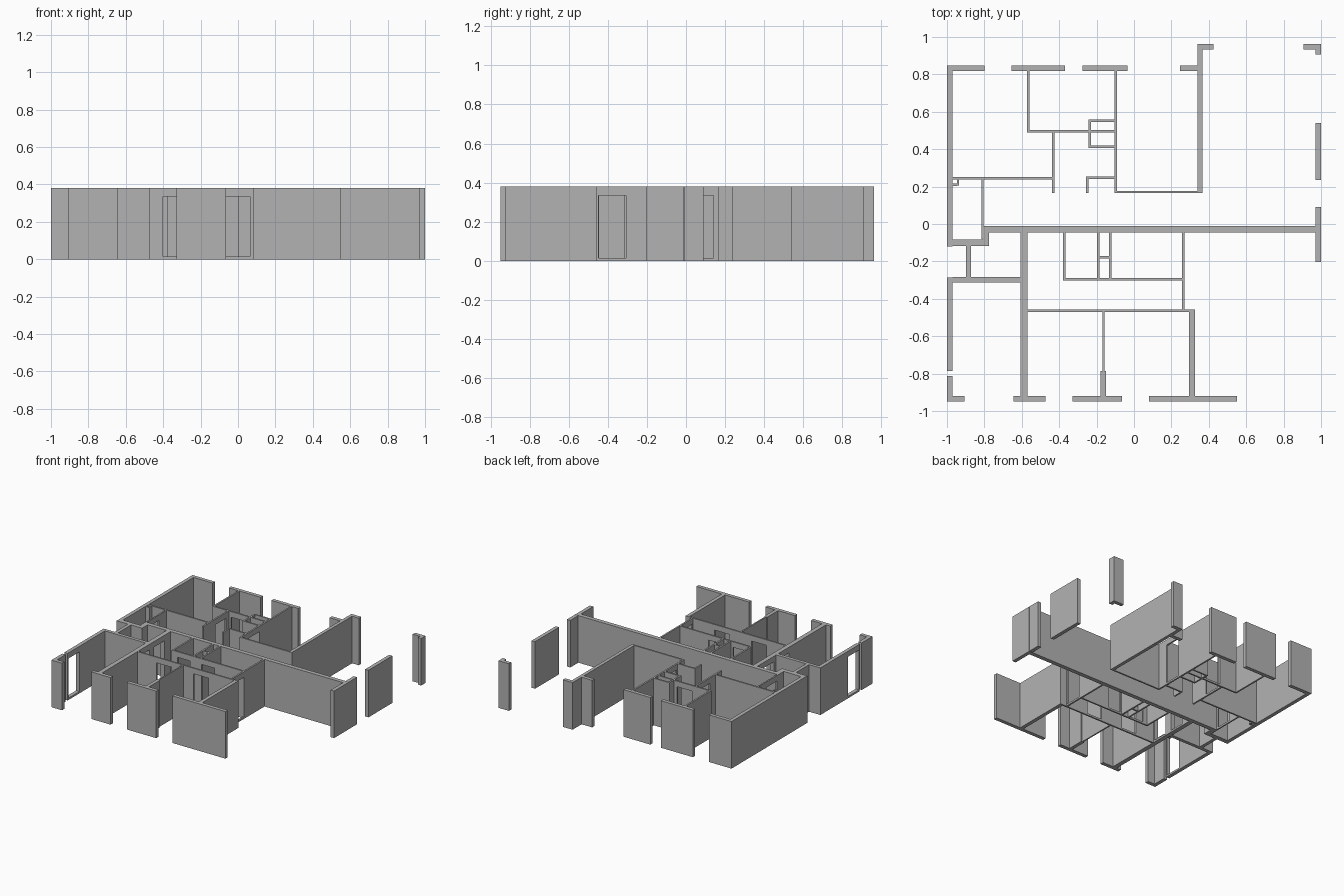
import bpy
import bmesh
from mathutils import Matrix, Vector

HEIGHT = 0.38
SILL, HEAD = 0.015, 0.335     # bottom and top of door openings
DOOR = 0.135                  # door width
THIN, THICK = 0.013, 0.03     # partition and structural walls

cube = bpy.data.objects.get("Cube")
if cube:
    bpy.data.objects.remove(cube, do_unlink=True)

plaster = bpy.data.materials.new("grey_plaster")
plaster.use_nodes = True
grey = (0.45, 0.45, 0.45, 1)
plaster.diffuse_color = grey
plaster.node_tree.nodes["Principled BSDF"].inputs["Base Color"].default_value = grey


def add_box(bm, lo, hi):
    lo, hi = Vector(lo), Vector(hi)
    place = Matrix.Translation((lo + hi) / 2) @ Matrix.Diagonal((*(hi - lo), 1))
    bmesh.ops.create_cube(bm, size=1, matrix=place)


def wall(name, along, at, start, end, thick, doors, width):
    """Straight wall on a centre line, with a sill and lintel at each door."""
    bm = bmesh.new()

    def piece(a, b, low, high):
        s, t = at - thick / 2, at + thick / 2
        if along == "x":
            add_box(bm, (a, s, low), (b, t, high))
        else:
            add_box(bm, (s, a, low), (t, b, high))

    cursor = start
    for left in sorted(doors):
        piece(cursor, left, 0, HEIGHT)
        piece(left, left + width, 0, SILL)
        piece(left, left + width, HEAD, HEIGHT)
        cursor = left + width
    piece(cursor, end, 0, HEIGHT)
    mesh = bpy.data.meshes.new(name)
    bm.to_mesh(mesh)
    bm.free()
    mesh.materials.append(plaster)
    bpy.context.collection.objects.link(bpy.data.objects.new(name, mesh))


def wall_x(name, y, start, end, thick=THIN, doors=(), width=DOOR):
    wall(name, "x", y, start, end, thick, doors, width)


def wall_y(name, x, start, end, thick=THIN, doors=(), width=DOOR):
    wall(name, "y", x, start, end, thick, doors, width)


# Back facade piers
for i, (a, b) in enumerate([(-1, -0.8), (-0.655, -0.37), (-0.275, -0.035), (0.245, 0.34)]):
    wall_x(f"back_pier_{i}", 0.833, a, b, THICK)

# Front facade piers
for i, (a, b) in enumerate([(-0.97, -0.907), (-0.645, -0.473), (-0.328, -0.065), (0.08, 0.552)]):
    wall_x(f"front_pier_{i}", -0.935, a, b, THICK)

# Outer wall on the left of the plan
wall_y("side_wall_back", -0.985, -0.12, 0.818, THICK)
wall_y("side_wall_front", -0.985, -0.787, -0.285, THICK, [-0.777], 0.14)
wall_y("side_wall_corner", -0.985, -0.95, -0.813, THICK)

# Separate panels on the opposite outer side
wall_y("side_panel_middle", 0.985, 0.235, 0.54, THICK)
wall_y("side_panel_upper", 0.985, -0.01, 0.09, THICK)
wall_y("side_panel_lower", 0.985, -0.203, -0.045, THICK)
wall_x("corner_post_back", 0.948, 0.907, 1, THICK)
wall_y("corner_post_side", 0.985, 0.907, 0.933, THICK)

# Party wall through the middle and its stepped end
wall_x("party_wall", -0.029, -0.81, 1, 0.034)
wall_y("party_step", -0.792, -0.085, -0.046, 0.036)
wall_x("party_step_end", -0.1, -0.97, -0.774, 0.036)

# Large rear room
wall_y("living_wall", 0.352, 0.165, 0.933, 0.027)
wall_x("living_wall_return", 0.948, 0.339, 0.425, THICK)
wall_x("living_front_wall", 0.171, -0.103, 0.339)
wall_y("living_inner_wall", -0.097, 0.177, 0.818, doors=[0.267])

# Rear bedrooms
wall_x("bedroom_front_wall", 0.245, -0.97, -0.437)
wall_y("bedroom_side_wall", -0.431, 0.165, 0.49, doors=[0.32])
wall_y("bedroom_divider", -0.566, 0.503, 0.818)
wall_x("hall_end_wall", 0.497, -0.573, -0.103, doors=[-0.405])
wall_y("entry_wall", -0.81, -0.08, 0.239, 0.011, [0.005])

# Small duct in the bedroom corner
wall_y("duct_side", -0.941, 0.205, 0.239, 0.011)
wall_x("duct_front", 0.21, -0.97, -0.946, 0.011)

# Rear closet and hall stub
wall_x("closet_back", 0.553, -0.243, -0.103)
wall_x("closet_front", 0.414, -0.243, -0.103)
wall_y("closet_side", -0.237, 0.42, 0.547)
wall_y("hall_stub", -0.251, 0.165, 0.241)
wall_x("hall_stub_return", 0.247, -0.257, -0.103)

# Shaft behind the front rooms
wall_y("shaft_wall", -0.886, -0.285, -0.118, 0.027)
wall_x("shaft_front_wall", -0.298, -0.97, -0.606, 0.027)

# Front rooms
wall_y("front_cross_wall", -0.588, -0.92, -0.046, 0.036, [-0.445, -0.255], 0.13)
wall_x("front_rooms_wall", -0.463, -0.57, 0.325, THIN, [-0.4, -0.07])
wall_y("front_outer_wall", 0.31, -0.92, -0.47, THICK)
wall_y("front_divider", -0.164, -0.785, -0.47, 0.011)
wall_y("front_divider_end", -0.164, -0.92, -0.785, 0.028)
wall_y("front_hall_wall", 0.263, -0.456, -0.046, doors=[-0.448], width=0.14)

# Bathrooms and their service duct
wall_x("bath_front_wall", -0.296, -0.38, 0.257, doors=[-0.33, -0.115], width=0.115)
wall_y("bath_side_wall", -0.373, -0.29, -0.046)
for i, x in enumerate((-0.191, -0.128)):
    wall_y(f"bath_duct_wall_{i}", x, -0.29, -0.046)
wall_x("bath_duct_divider", -0.178, -0.185, -0.134)
